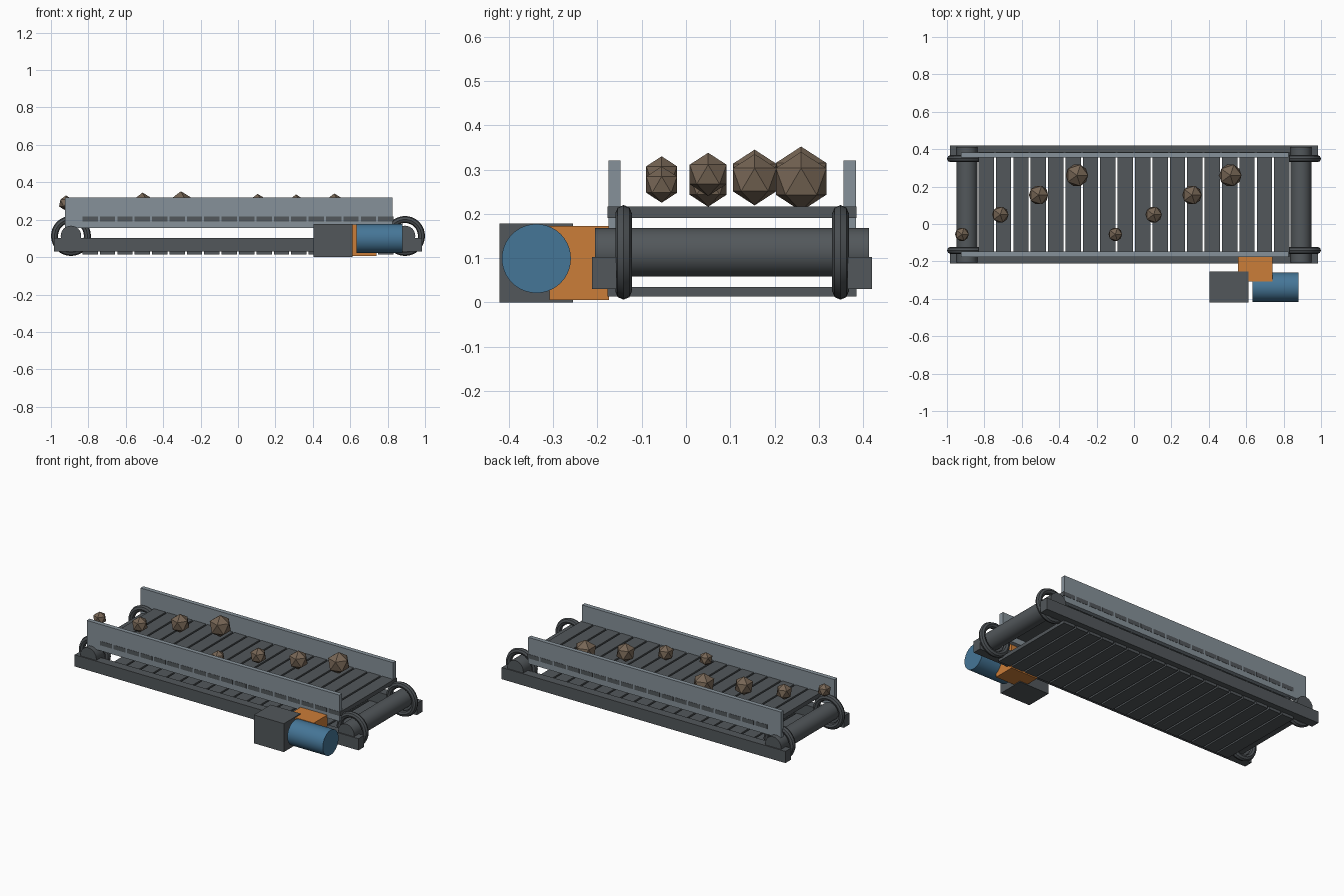
import bpy
import bmesh
import math
from mathutils import Matrix, Vector

if "Cube" in bpy.data.objects:
    bpy.data.objects.remove(bpy.data.objects["Cube"])


def material(name, rgb):
    m = bpy.data.materials.new(name)
    m.diffuse_color = (*rgb, 1)
    m.use_nodes = True
    m.node_tree.nodes["Principled BSDF"].inputs["Base Color"].default_value = m.diffuse_color
    return m


STEEL = material("dark_steel", (0.085, 0.096, 0.104))
RUBBER = material("roller_dark", (0.07, 0.079, 0.086))
GUARD = material("light_steel", (0.24, 0.285, 0.32))
ORANGE = material("orange_paint", (0.60, 0.205, 0.04))
BLUE = material("blue_paint", (0.06, 0.18, 0.31))
ROCK = material("brown_rock", (0.18, 0.13, 0.09))

MID_Y = 0.104     # centre line of the belt
AXLE_X = 0.893    # distance of the end rollers from the middle
AXLE_Z = 0.113


def finish(bm, name, mat, smooth=False):
    me = bpy.data.meshes.new(name)
    bmesh.ops.recalc_face_normals(bm, faces=bm.faces)
    bm.to_mesh(me)
    bm.free()
    me.materials.append(mat)
    ob = bpy.data.objects.new(name, me)
    bpy.context.collection.objects.link(ob)
    if smooth:
        bpy.ops.object.select_all(action='DESELECT')
        bpy.context.view_layer.objects.active = ob
        ob.select_set(True)
        bpy.ops.object.shade_smooth_by_angle(angle=math.radians(35))
    return ob


def add_box(bm, lo, hi):
    lo, hi = Vector(lo), Vector(hi)
    mat = Matrix.Translation((lo + hi) / 2) @ Matrix.Diagonal((*(hi - lo), 1))
    bmesh.ops.create_cube(bm, size=1, matrix=mat)


def box(name, lo, hi, mat):
    bm = bmesh.new()
    add_box(bm, lo, hi)
    return finish(bm, name, mat)


def cylinder(name, centre, radius, length, axis, mat, sides=32):
    bm = bmesh.new()
    rot = Matrix.Rotation(math.pi / 2, 4, 'Y' if axis == 'X' else 'X')
    bmesh.ops.create_cone(bm, cap_ends=True, segments=sides, radius1=radius, radius2=radius,
                          depth=length, matrix=Matrix.Translation(centre) @ rot)
    return finish(bm, name, mat, True)


def ring(name, centre, major, minor, mat, n=32, k=8):
    # torus lying in the xz plane
    bm = bmesh.new()
    rows = []
    for i in range(n):
        a = 2 * math.pi * i / n
        row = []
        for j in range(k):
            b = 2 * math.pi * j / k
            r = major + minor * math.cos(b)
            row.append(bm.verts.new((centre[0] + r * math.cos(a),
                                     centre[1] + minor * math.sin(b),
                                     centre[2] + r * math.sin(a))))
        rows.append(row)
    for i in range(n):
        p, q = rows[i], rows[(i + 1) % n]
        for j in range(k):
            bm.faces.new((p[j], q[j], q[(j + 1) % k], p[(j + 1) % k]))
    return finish(bm, name, mat, True)


# Side rails and guard boards, mirrored about the belt centre line
for label, s in (("front", -1), ("back", 1)):
    ya, yb = sorted((MID_Y + s * 0.261, MID_Y + s * 0.316))
    box(label + "_side_rail", (-0.983, ya, 0.03), (0.983, yb, 0.103), STEEL)
    ya, yb = sorted((MID_Y + s * 0.252, MID_Y + s * 0.2795))
    box(label + "_guard_board", (-0.925, ya, 0.155), (0.825, yb, 0.32), GUARD)

# End rollers with a rim ring near each end
for end, sx in (("left", -1), ("right", 1)):
    cylinder(end + "_roller", (sx * AXLE_X, MID_Y, AXLE_Z), 0.055, 0.618, 'Y', STEEL)
    for label, s in (("front", -1), ("back", 1)):
        ring(f"{end}_{label}_rim", (sx * AXLE_X, MID_Y + s * 0.245, AXLE_Z),
             0.088, 0.0188, RUBBER)

# Upper and lower belt runs made of slats
PITCH, GAP, COUNT = 0.093, 0.011, 18
for label, z0, z1 in (("upper", 0.19, 0.216), ("lower", 0.013, 0.035)):
    bm = bmesh.new()
    for i in range(COUNT):
        x = (i - (COUNT - 1) / 2) * PITCH
        h = (PITCH - GAP) / 2
        add_box(bm, (x - h, MID_Y - 0.281, z0), (x + h, MID_Y + 0.281, z1))
    finish(bm, label + "_belt_slats", STEEL)

# Drive unit
box("control_box", (0.405, -0.421, 0.0), (0.612, -0.255, 0.178), STEEL)
box("gearbox", (0.556, -0.308, 0.005), (0.741, -0.174, 0.173), ORANGE)
cylinder("motor", (0.756, -0.338, 0.099), 0.078, 0.245, 'X', BLUE, 40)

# Rocks riding on the belt
RADII = (0.041, 0.049, 0.058, 0.067)
HEIGHTS = (0.289, 0.265, 0.287, 0.285, 0.266, 0.289, 0.277, 0.273)
for i, z in enumerate(HEIGHTS):
    bm = bmesh.new()
    pos = (-0.92 + 0.205 * i, -0.055 + 0.105 * (i % 4), z)
    bmesh.ops.create_icosphere(bm, subdivisions=1, radius=RADII[i % 4],
                               matrix=Matrix.Translation(pos))
    finish(bm, f"rock_{i + 1}", ROCK)
